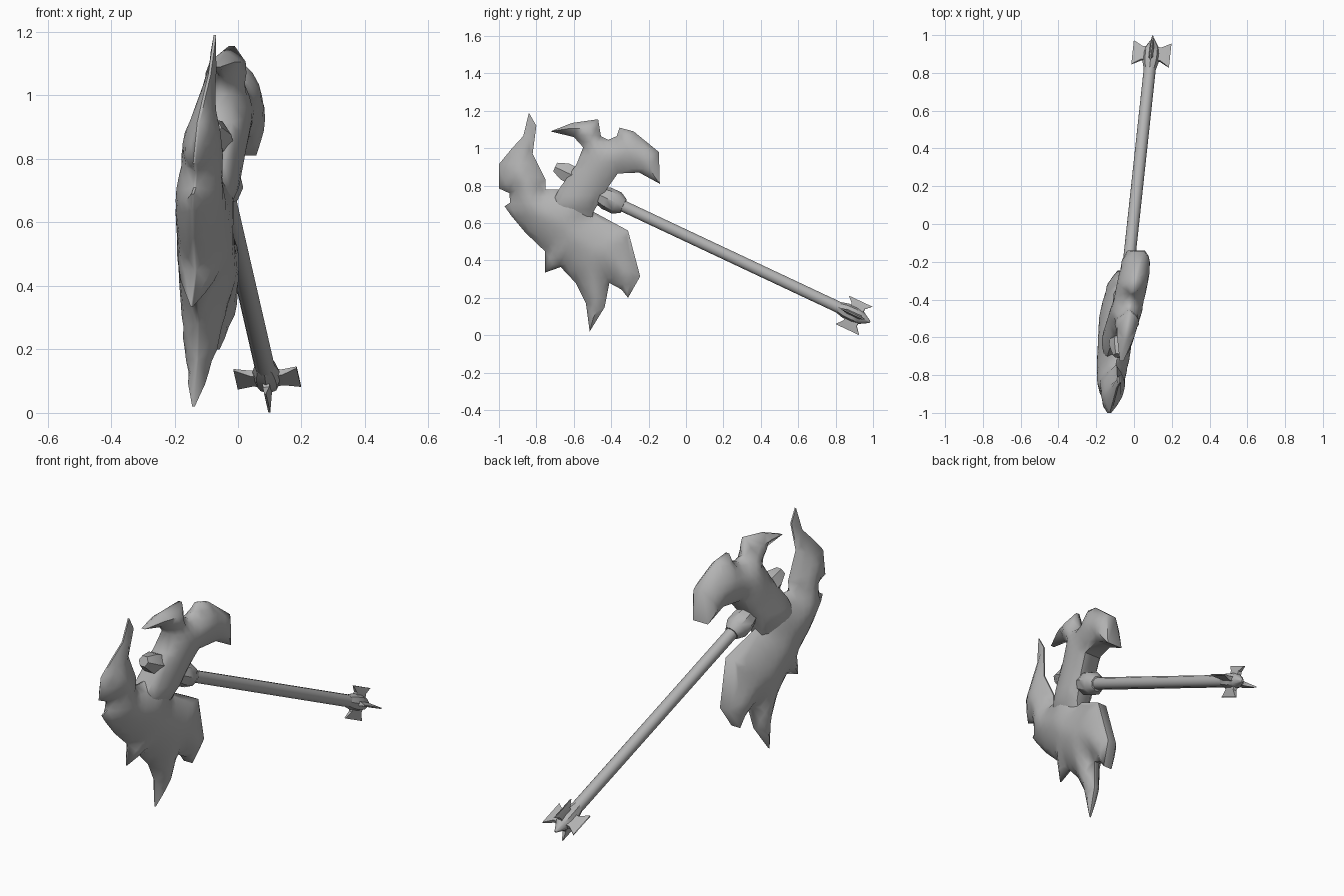
import bpy, bmesh, math
from mathutils import Vector
from mathutils.geometry import delaunay_2d_cdt, intersect_point_line

cube = bpy.data.objects.get("Cube")
if cube:
    bpy.data.objects.remove(cube, do_unlink=True)

# Single plain metal colour
steel = bpy.data.materials.new("grey_steel")
steel.use_nodes = True
steel.diffuse_color = (0.45, 0.45, 0.45, 1)
for node in steel.node_tree.nodes:
    if node.type == 'BSDF_PRINCIPLED':
        node.inputs["Base Color"].default_value = steel.diffuse_color


def finish(name, bm, angle):
    """Turn a bmesh into a shaded, coloured object."""
    bmesh.ops.recalc_face_normals(bm, faces=bm.faces)
    mesh = bpy.data.meshes.new(name)
    bm.to_mesh(mesh)
    bm.free()
    mesh.materials.append(steel)
    obj = bpy.data.objects.new(name, mesh)
    bpy.context.collection.objects.link(obj)
    bpy.ops.object.select_all(action='DESELECT')
    obj.select_set(True)
    bpy.context.view_layer.objects.active = obj
    bpy.ops.object.shade_smooth_by_angle(angle=math.radians(angle))
    return obj


def clamp(value, low=0.0, high=1.0):
    return min(max(value, low), high)


def lean(y, z):
    """x of the slightly turned and bent plane in which the head lies."""
    return -0.064 + 0.152 * y + 0.1 * z + 0.05 * max(0, y + 0.45)


def edge_distance(p, outline):
    best = 10.0
    for a, b in zip(outline, outline[1:] + outline[:1]):
        q, f = intersect_point_line(p, a, b)
        q = a.lerp(b, clamp(f))
        best = min(best, (p - q).length)
    return best


def is_inside(p, outline):
    hit = False
    for a, b in zip(outline, outline[1:] + outline[:1]):
        if (a.y > p.y) != (b.y > p.y):
            if p.x < a.x + (p.y - a.y) * (b.x - a.x) / (b.y - a.y):
                hit = not hit
    return hit


def forged_plate(name, points, thickness, step=0.036):
    """Plate whose half thickness depends on place and distance to the rim."""
    outline = [Vector(p) for p in points]
    coords = list(outline)
    low = Vector((min(p.x for p in outline), min(p.y for p in outline)))
    high = Vector((max(p.x for p in outline), max(p.y for p in outline)))
    rows = int((high.y - low.y) / step) + 1
    columns = int((high.x - low.x) / step) + 2
    for j in range(rows):
        for i in range(columns):
            p = low + Vector(((i + 0.5 * (j % 2)) * step, j * step))
            if is_inside(p, outline) and edge_distance(p, outline) > 0.012:
                coords.append(p)
    border = list(range(len(outline)))
    flat, _, tris, *_ = delaunay_2d_cdt(coords, [], [border], 1, 1e-5)

    bm = bmesh.new()
    sides = []
    for sign in (1, -1):
        verts = []
        for p in flat:
            t = thickness(p.x, p.y, edge_distance(p, outline))
            verts.append(bm.verts.new((lean(p.x, p.y) + sign * t, p.x, p.y)))
        sides.append(verts)
    count = {}
    for tri in tris:
        for verts in sides:
            bm.faces.new([verts[k] for k in tri])
        for a, b in zip(tri, tri[1:] + tri[:1]):
            count.setdefault(frozenset((a, b)), []).append((a, b))
    # Rim joining both sides
    front, back = sides
    for uses in count.values():
        if len(uses) == 1:
            a, b = uses[0]
            bm.faces.new((front[a], front[b], back[b], back[a]))
    loose = [v for v in bm.verts if not v.link_faces]
    bmesh.ops.delete(bm, geom=loose, context='VERTS')
    return finish(name, bm, 50)


def blade_thickness(y, z, depth):
    """Thin at the horn, blunt at the rear corner."""
    rim = 0.004 + clamp(0.12 * (y + 0.5), 0, 0.022)
    swell = 0.1 * clamp(1 - 1.8 * (z - 0.75), 0.3, 1) - rim
    return rim + swell * (1 - math.exp(-depth / 0.08))


def neck_thickness(y, z, depth):
    """Stout around the handle, thinner at the crown, sinking into the blade."""
    rim = 0.01 + 0.036 * clamp((1.05 - z) / 0.15)
    bulge = (0.09 - rim) * (1 - math.exp(-depth / 0.05))
    return (rim + bulge) * clamp((z - 0.5) / 0.2, 0.1, 1)


# Main blade: upper horn, scalloped cutting edge and lower spikes
forged_plate("blade", [
    (-.84, 1.19), (-.80, 1.12), (-.82, .97), (-.75, .83), (-.75, .78),
    (-.68, .78), (-.58, .8), (-.5, .72), (-.495, .66), (-.31, .56),
    (-.245, .315), (-.31, .2), (-.345, .245), (-.41, .28), (-.435, .15),
    (-.515, .02), (-.535, .17), (-.59, .28), (-.67, .365), (-.755, .335),
    (-.755, .45), (-.86, .55), (-.935, .64), (-.97, .69), (-.94, .71),
    (-.945, .76), (-1, .785), (-1, .915), (-.93, 1.0), (-.87, 1.065)],
    blade_thickness)

# Neck rising out of the blade into two hooks
forged_plate("hooked_neck", [
    (-.73, .68), (-.68, .78), (-.585, .915), (-.55, 1.005), (-.60, 1.06),
    (-.725, 1.09), (-.61, 1.135), (-.47, 1.155), (-.455, 1.065),
    (-.415, 1.045), (-.37, 1.065), (-.355, 1.11), (-.28, 1.09),
    (-.145, .98), (-.14, .81), (-.195, .84), (-.25, .87), (-.365, .865),
    (-.425, .78), (-.495, .66), (-.52, .53), (-.66, .53)], neck_thickness)

# Frame of the handle: origin in the pommel, axis pointing to the head
origin = Vector((0.092, 0.9, 0.11))
axis = Vector((-0.108, -1, 0.47)).normalized()
side = Vector((1, 0, 0)) - axis * axis.x
side.normalize()
up = axis.cross(side)


def place(along, radius, angle):
    around = side * math.cos(angle) + up * math.sin(angle)
    return origin + axis * along + around * radius


def turned(name, profile, sides, lift=0.0):
    """Lathe a list of (distance along handle, radius)."""
    bm = bmesh.new()
    rings = []
    for along, radius in profile:
        rings.append([bm.verts.new(place(along, radius, math.tau * k / sides)
                                   + up * lift) for k in range(sides)])
    for r, s in zip(rings, rings[1:]):
        for k in range(sides):
            n = (k + 1) % sides
            bm.faces.new((r[k], r[n], s[n], s[k]))
    bm.faces.new(rings[0])
    bm.faces.new(rings[-1])
    return finish(name, bm, 40)


turned("handle", [(0, .032), (1.6, .032)], 10)
turned("collar", [(1.37, .04), (1.41, .062), (1.47, .062), (1.53, .045)], 8)
turned("end_knob", [(1.6, .045), (1.64, .056), (1.73, .056), (1.79, .03)], 6,
       lift=0.034)
turned("pommel", [(-.092, .006), (-.04, .036), (0, .044), (.05, .042),
                  (.09, .032)], 8)


def pommel_fin(name, angle, reach):
    """Flared fin, narrow at the root and thin at its outer edge."""
    bm = bmesh.new()
    tangent = up * math.cos(angle) - side * math.sin(angle)
    shape = [(-.04, .02, .012), (-.038, .05, .01), (-.07, reach, .003),
             (0, reach - .01, .004), (.07, reach, .003), (.038, .05, .01),
             (.04, .02, .012)]
    walls = [[bm.verts.new(place(a, r, angle) + tangent * t * sign)
              for a, r, t in shape] for sign in (1, -1)]
    size = len(shape)
    for wall in walls:
        for k in range(size // 2):
            m = size - 1 - k
            ring = [wall[k], wall[k + 1], wall[m - 1], wall[m]]
            bm.faces.new(list(dict.fromkeys(ring)))
    for k in range(size):
        n = (k + 1) % size
        bm.faces.new((walls[0][k], walls[0][n], walls[1][n], walls[1][k]))
    return finish(name, bm, 40)


fins = {"left": .1, "upper": .08, "right": .1, "lower": .088}
for index, (label, reach) in enumerate(fins.items()):
    pommel_fin(label + "_pommel_fin", index * math.pi / 2, reach)
